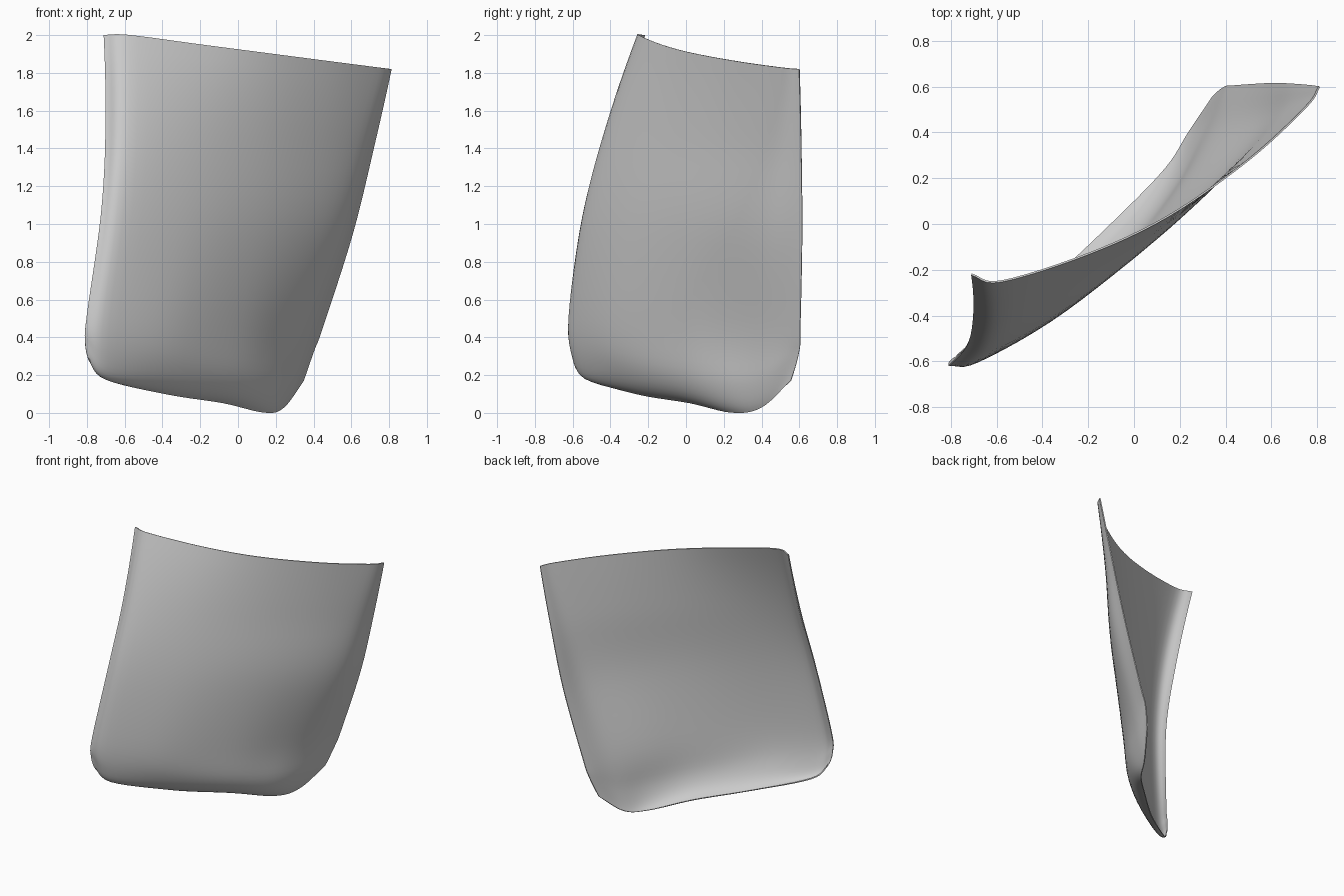
import bpy, bmesh
from mathutils import Vector

if "Cube" in bpy.data.objects:
    bpy.data.objects.remove(bpy.data.objects["Cube"])

# Control net: rows run top to bottom, columns left edge to right edge
NET = [
    [(-.71, -.22, 2.0), (-.58, -.25, 2.0), (-.2, -.13, 1.95), (.15, .035, 1.905), (.5, .28, 1.86), (.75, .51, 1.828), (.81, .60, 1.82)],
    [(-.70, -.38, 1.5), (-.58, -.42, 1.5), (-.24, -.26, 1.48), (.12, -.02, 1.46), (.44, .25, 1.44), (.65, .47, 1.42), (.72, .61, 1.42)],
    [(-.725, -.52, 1.05), (-.61, -.535, 1.03), (-.26, -.34, 1.0), (.09, -.07, 1.0), (.37, .20, .98), (.545, .425, .96), (.605, .615, .95)],
    [(-.80, -.61, .52), (-.68, -.60, .5), (-.33, -.395, .47), (.01, -.09, .45), (.22, .17, .43), (.36, .40, .42), (.445, .605, .45)],
    [(-.81, -.61, .38), (-.69, -.57, .25), (-.35, -.355, .22), (-.03, -.08, .18), (.18, .17, .15), (.30, .40, .17), (.40, .60, .33)],
    [(-.79, -.59, .28), (-.70, -.51, .18), (-.37, -.25, .10), (-.08, .02, .055), (.14, .245, .004), (.24, .40, .03), (.345, .555, .17)],
]
STEPS = 6


def smooth_line(points, steps, curved_ends):
    """Catmull-Rom curve through the points, with extrapolated ends."""
    p = [Vector(q) for q in points]
    if curved_ends:
        first, last = 3 * p[0] - 3 * p[1] + p[2], 3 * p[-1] - 3 * p[-2] + p[-3]
    else:
        first, last = 2 * p[0] - p[1], 2 * p[-1] - p[-2]
    p = [first] + p + [last]
    out = []
    for i in range(1, len(p) - 2):
        a, b, c, d = p[i - 1:i + 3]
        for s in range(steps):
            t = s / steps
            out.append(0.5 * (2 * b + (c - a) * t + (2 * a - 5 * b + 4 * c - d) * t ** 2
                              + (3 * b - a - 3 * c + d) * t ** 3))
    return out + [p[-2]]


# Curved panel: interpolate along rows, then along columns
rows = [smooth_line(r, STEPS, False) for r in NET]
columns = [smooth_line(c, STEPS, True) for c in zip(*rows)]

bm = bmesh.new()
grid = [[bm.verts.new(co) for co in col] for col in columns]
for left, right in zip(grid, grid[1:]):
    for j in range(len(left) - 1):
        bm.faces.new((left[j], left[j + 1], right[j + 1], right[j]))
mesh = bpy.data.meshes.new("curved_panel")
bm.to_mesh(mesh)
bm.free()
panel = bpy.data.objects.new("curved_panel", mesh)
bpy.context.collection.objects.link(panel)

# Thin sheet thickness and smooth shading
solid = panel.modifiers.new("sheet_thickness", 'SOLIDIFY')
solid.thickness = 0.008
solid.offset = 0
bpy.context.view_layer.objects.active = panel
panel.select_set(True)
bpy.ops.object.modifier_apply(modifier=solid.name)
bpy.ops.object.shade_smooth_by_angle()
